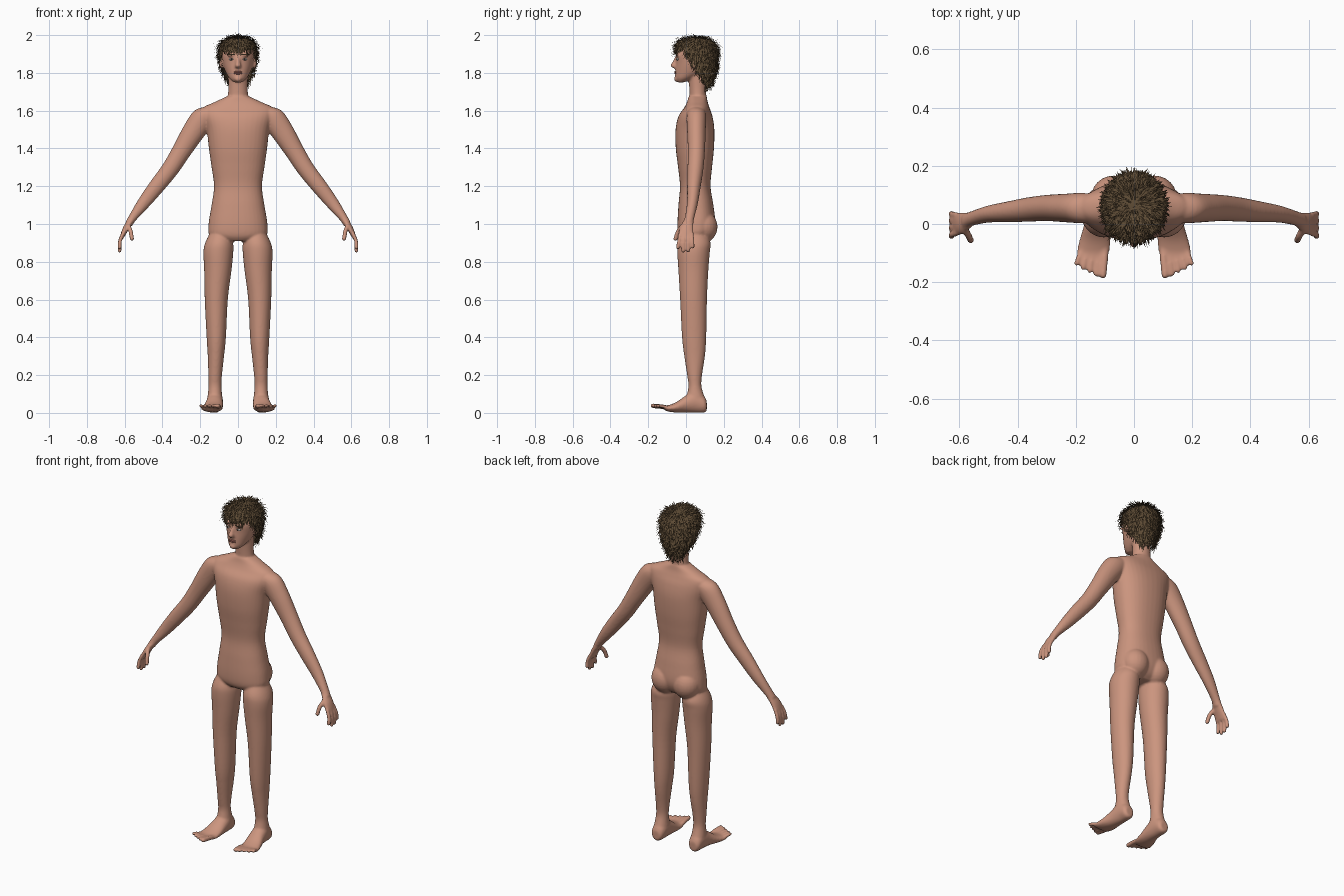
import bpy, bmesh, math, random
from mathutils import Vector

random.seed(4)
X, Y, Z = Vector((1, 0, 0)), Vector((0, 1, 0)), Vector((0, 0, 1))

if "Cube" in bpy.data.objects:
    bpy.data.objects.remove(bpy.data.objects["Cube"])


def material(name, colour):
    m = bpy.data.materials.new(name)
    m.use_nodes = True
    m.diffuse_color = (*colour, 1)
    bsdf = m.node_tree.nodes["Principled BSDF"]
    bsdf.inputs["Base Color"].default_value = (*colour, 1)
    bsdf.inputs["Roughness"].default_value = 0.7
    return m


skin = material("skin", (0.60, 0.30, 0.21))
brown = material("hair_brown", (0.11, 0.07, 0.035))
lip = material("lip", (0.38, 0.14, 0.11))
white = material("eye_white", (0.65, 0.58, 0.52))
dark = material("iris_dark", (0.04, 0.025, 0.02))


def finish(bm, name, mat, smooth=True):
    mesh = bpy.data.meshes.new(name)
    bm.to_mesh(mesh)
    bm.free()
    mesh.materials.append(mat)
    for p in mesh.polygons:
        p.use_smooth = smooth
    ob = bpy.data.objects.new(name, mesh)
    bpy.context.collection.objects.link(ob)
    return ob


def spline(rows, sub=5):
    """Smooth curve through rows of numbers."""
    rows = [Vector(r) for r in rows]
    out = []
    for i in range(len(rows) - 1):
        a, b = rows[max(i - 1, 0)], rows[i]
        c, d = rows[i + 1], rows[min(i + 2, len(rows) - 1)]
        for k in range(sub):
            t = k / sub
            out.append(b + (c - a) * (t / 2) + (a * 2 - b * 5 + c * 4 - d) * (t * t / 2)
                       + (b * 3 - a - c * 3 + d) * (t ** 3 / 2))
    return out + [rows[-1]]


def loft(bm, rings, u, v, n=28, power=1.0):
    """Skin of ellipses; each ring is x, y, z, half-size along u, half-size along v."""
    loops = []
    for x, y, z, a, b in spline(rings):
        loop = []
        for k in range(n):
            c, s = math.cos(math.tau * k / n), math.sin(math.tau * k / n)
            c, s = (math.copysign(abs(q) ** power, q) for q in (c, s))
            loop.append(bm.verts.new(Vector((x, y, z)) + u * (a * c) + v * (b * s)))
        loops.append(loop)
    for p, q in zip(loops, loops[1:]):
        for k in range(n):
            bm.faces.new((p[k], p[(k + 1) % n], q[(k + 1) % n], q[k]))
    bm.faces.new(loops[0][::-1])
    bm.faces.new(loops[-1])


def column(bm, rows, power=1.0):
    """Upright loft from rows of z, centre x, half width, front y, back y."""
    loft(bm, [(cx, (f + b) / 2, z, w, (b - f) / 2) for z, cx, w, f, b in rows], X, Y, 36, power)


def ball(bm, centre, size):
    verts = bmesh.ops.create_uvsphere(bm, u_segments=24, v_segments=14, radius=1)["verts"]
    for p in verts:
        p.co = Vector([c + s * q for c, s, q in zip(centre, size, p.co)])


def digit(bm, points, r):
    """Finger or toe with rounded tip."""
    way = (Vector(points[-1]) - Vector(points[0])).normalized()
    side = way.cross(X if abs(way.x) < 0.5 else Z).normalized()
    rows = [(*p, r, r) for p in points]
    loft(bm, rows, side, way.cross(side), 12)
    ball(bm, points[-1], (r, r, r))


body = bmesh.new()

# Torso and neck
column(body, [(0.91, 0, .09, -.02, .10), (0.94, 0, .15, -.04, .135), (1.0, 0, .156, -.045, .155),
              (1.1, 0, .14, -.04, .145), (1.2, 0, .127, -.032, .13), (1.3, 0, .14, -.042, .138),
              (1.4, 0, .154, -.054, .148), (1.5, 0, .166, -.055, .15), (1.57, 0, .185, -.04, .14),
              (1.615, 0, .185, -.01, .125), (1.645, 0, .125, .005, .115), (1.675, 0, .06, .014, .11)], 0.88)
column(body, [(1.62, 0, .06, .02, .11), (1.7, 0, .052, .018, .107),
              (1.76, 0, .052, .015, .11), (1.84, 0, .055, .01, .12)])

# Head, nose and brow
column(body, [(1.75, 0, .022, -.045, -.01), (1.77, 0, .045, -.056, .04), (1.805, 0, .066, -.057, .11),
              (1.85, 0, .081, -.054, .135), (1.9, 0, .088, -.052, .145), (1.95, 0, .08, -.03, .14),
              (1.98, 0, .05, .01, .1)])
loft(body, [(0, -.05, 1.888, .009, .006), (0, -.06, 1.86, .011, .01), (0, -.066, 1.838, .016, .017),
            (0, -.056, 1.825, .014, .01)], X, Y, 16)
ball(body, (0, -.048, 1.768), (.02, .016, .016))

for s in (1, -1):
    ball(body, (s * .035, -.046, 1.895), (.026, .01, .008))
    ball(body, (s * .088, .045, 1.85), (.01, .02, .03))
    ball(body, (s * .07, .09, .985), (.078, .077, .085))

    # Leg
    column(body, [(z, s * cx, w, f, b) for z, cx, w, f, b in (
        (.95, .095, .055, -.02, .11), (.9, .1, .074, -.042, .13), (.85, .104, .079, -.046, .126),
        (.75, .107, .072, -.04, .118), (.6, .115, .061, -.031, .111), (.4, .115, .051, -.021, .107),
        (.3, .117, .043, -.009, .1), (.2, .121, .036, .006, .085), (.14, .122, .034, .013, .082),
        (.08, .122, .04, .0, .1))])

    # Foot and toes
    loft(body, [(s * cx, y, z, a, b) for y, cx, z, a, b in (
        (.11, .122, .036, .022, .026), (.095, .122, .045, .036, .044), (.05, .122, .06, .042, .06),
        (0, .125, .047, .046, .046), (-.05, .133, .03, .053, .028), (-.09, .14, .024, .056, .018),
        (-.115, .143, .027, .052, .012))], X, Z)
    for i, tip in enumerate((-.175, -.172, -.16, -.149, -.135)):
        digit(body, [(s * (.1 + .02 * i), -.09, .026), (s * (.103 + .022 * i), (tip - .1) / 2, .034),
                     (s * (.107 + .0225 * i), tip, .037)], .013 if i == 0 else .0095)

    # Arm
    across = Vector((.82, 0, s * .57))
    loft(body, [(s * x, y, z, a, b) for x, y, z, a, b in (
        (.13, .055, 1.6, .04, .045), (.18, .055, 1.565, .062, .052), (.235, .055, 1.49, .06, .049),
        (.30, .055, 1.385, .051, .045), (.36, .05, 1.29, .046, .042), (.43, .042, 1.2, .042, .036),
        (.5, .034, 1.11, .034, .029), (.56, .018, 1.03, .022, .025), (.578, .01, 1.0, .021, .028))],
         across, Y)

    # Hand, fingers and thumb
    loft(body, [(s * x, y, z, a, b) for x, y, z, a, b in (
        (.562, .016, 1.025, .02, .025), (.588, .004, .985, .019, .036), (.608, .0, .945, .014, .041),
        (.615, .0, .925, .01, .038))], X, Y)
    for y, tip_y, tip_z in ((-.031, -.043, .875), (-.01, -.015, .857), (.011, .012, .86), (.031, .036, .88)):
        digit(body, [(s * .608, y, .95), (s * .625, (y + tip_y) / 2, .91), (s * .627, tip_y, tip_z)], .0105)
    digit(body, [(s * .58, -.018, .99), (s * .568, -.042, .96), (s * .562, -.055, .922)], .012)

bmesh.ops.recalc_face_normals(body, faces=body.faces)
body = finish(body, "body", skin)
fuse = body.modifiers.new("fuse", "REMESH")
fuse.mode, fuse.voxel_size, fuse.use_smooth_shade = "VOXEL", 0.006, True
relax = body.modifiers.new("relax", "SMOOTH")
relax.factor, relax.iterations = 0.5, 5

# Eyes, brows and lips
for s, side in ((1, "left"), (-1, "right")):
    for name, mat, centre, size in (
            ("eye", white, (.035, -.044, 1.873), (.014, .008, .007)),
            ("iris", dark, (.035, -.050, 1.873), (.006, .004, .006)),
            ("brow", brown, (.037, -.051, 1.897), (.022, .005, .004))):
        bm = bmesh.new()
        ball(bm, (s * centre[0], *centre[1:]), size)
        finish(bm, f"{side}_{name}", mat)
lips = bmesh.new()
for z in (1.797, 1.805):
    ball(lips, (0, -.055, z), (.022, .007, .005))
finish(lips, "lips", lip)


# Hair cap, trimmed along the hairline
def hairline(y):
    return 1.925 - 1.6 * max(0, y + .01)


cap = bmesh.new()
column(cap, [(1.74, 0, .05, .03, .135), (1.78, 0, .068, 0, .147), (1.82, 0, .085, -.02, .16),
             (1.86, 0, .095, -.04, .166), (1.9, 0, .1, -.053, .168), (1.94, 0, .096, -.053, .16),
             (1.97, 0, .074, -.035, .136), (1.985, 0, .045, .005, .1), (1.991, 0, .015, .04, .07)])
cut = [f for f in cap.faces if f.calc_center_median().z < hairline(f.calc_center_median().y)]
bmesh.ops.delete(cap, geom=cut, context="FACES")
bmesh.ops.recalc_face_normals(cap, faces=cap.faces)

# Loose strands combed down from the crown
crown = Vector((0, .08, 2.0))
roots = [(f.calc_center_median(), f.normal.copy()) for f in cap.faces]
weights = [f.calc_area() for f in cap.faces]
strands = bmesh.new()
for root, normal in random.choices(roots, weights, k=5000):
    jitter = Vector([random.uniform(-1, 1) for _ in range(3)])
    flow = root - crown - Z * .04
    flow = (flow - normal * flow.dot(normal)).normalized() + jitter * .35
    root = root + jitter * .006 - normal * .002
    side = flow.cross(normal).normalized() * random.uniform(.0012, .0028)
    length = random.uniform(.02, .042)
    mid = root + flow * length * .5 + normal * random.uniform(.003, .009)
    tip = root + flow * length + normal * random.uniform(.0, .012)
    a, b, c, d, e = [strands.verts.new(p) for p in (root - side, root + side, mid + side, mid - side, tip)]
    strands.faces.new((a, b, c, d))
    strands.faces.new((d, c, e))
finish(cap, "hair_cap", brown)
finish(strands, "hair_strands", brown, False)
